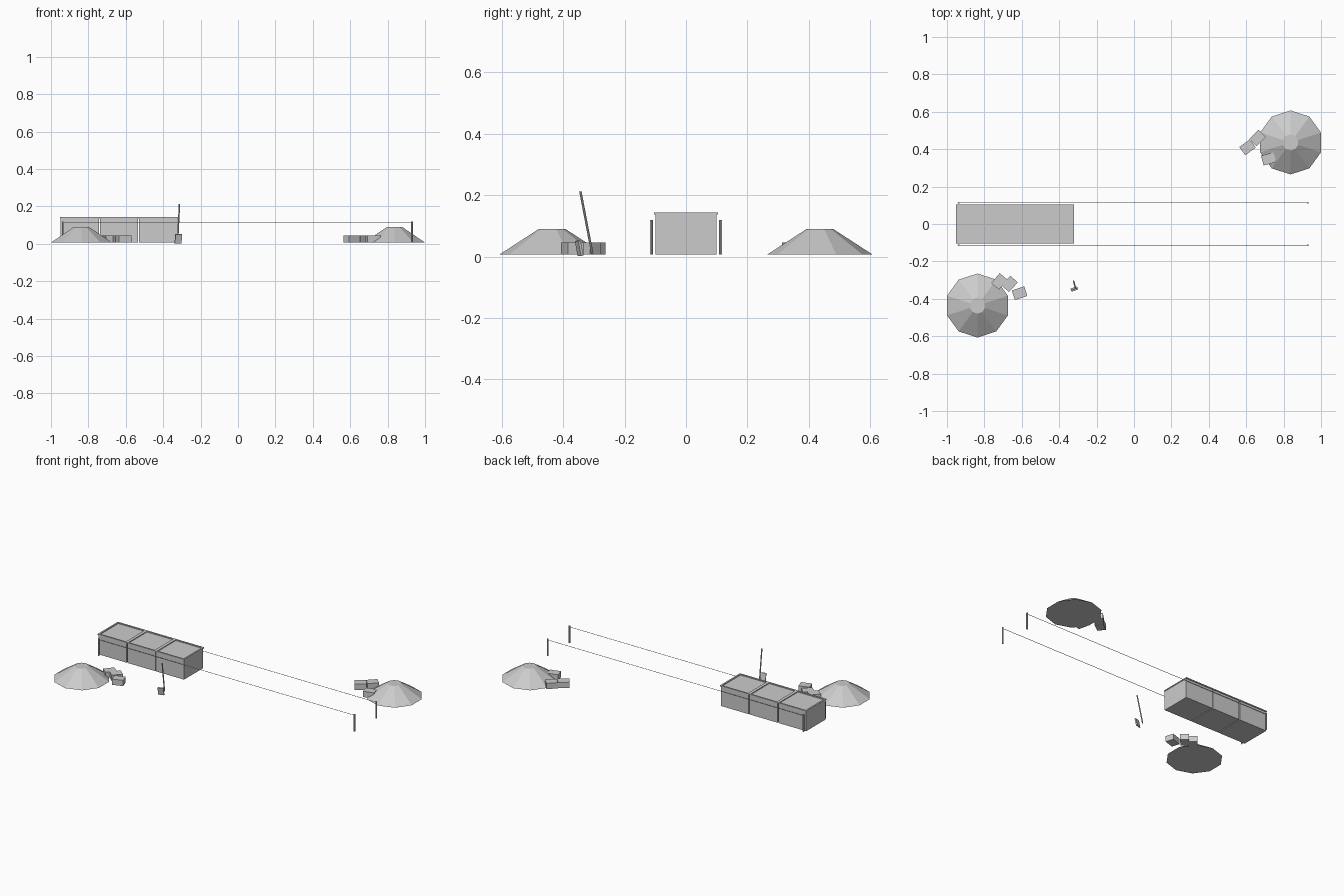
import bpy, math
from mathutils import Vector, Matrix

if "Cube" in bpy.data.objects:
    bpy.data.objects.remove(bpy.data.objects["Cube"])

grey = bpy.data.materials.new("plain light grey")
grey.diffuse_color = (0.6, 0.6, 0.6, 1)
grey.use_nodes = True
grey.node_tree.nodes["Principled BSDF"].inputs["Base Color"].default_value = grey.diffuse_color
BASE = 0.007


def finish(name):
    ob = bpy.context.object
    ob.name = name
    ob.data.materials.append(grey)
    return ob


def box(name, centre, size, turn=0.0):
    bpy.ops.mesh.primitive_cube_add(size=1)
    ob = finish(name)
    ob.matrix_world = (Matrix.Translation(centre) @ Matrix.Rotation(math.radians(turn), 4, 'Z')
                       @ Matrix.Diagonal((*size, 1)))
    return ob


def rod(name, a, b, radius, sides=8):
    a, b = Vector(a), Vector(b)
    bpy.ops.mesh.primitive_cylinder_add(vertices=sides, radius=radius, depth=(b - a).length,
                                        location=(a + b) / 2)
    ob = finish(name)
    ob.rotation_euler = (b - a).to_track_quat('Z', 'Y').to_euler()
    return ob


# three closed boxes in a row, each with a thin overhanging rim
for i in range(3):
    x = -0.846 + 0.21 * i
    box(f"box_body_{i + 1}", (x, 0, (BASE + 0.138) / 2), (0.204, 0.2, 0.138 - BASE))
    for s in (-1, 1):
        box(f"box_rim_long_{i + 1}", (x, s * 0.1, 0.140), (0.21, 0.01, 0.007))
        box(f"box_rim_short_{i + 1}", (x + s * 0.1, 0, 0.140), (0.01, 0.19, 0.007))

# marker posts with a string along each side
for s in (-1, 1):
    y = s * 0.113
    for x in (-0.937, 0.93):
        rod("marker_post", (x, y, BASE), (x, y, 0.119), 0.005)
    rod("guide_string", (-0.943, y, 0.112), (0.934, y, 0.112), 0.0015, 6)

# two ten-sided earth mounds
for s in (-1, 1):
    bpy.ops.mesh.primitive_cone_add(vertices=10, radius1=0.171, radius2=0.043, depth=0.083,
                                    location=(s * 0.837, s * 0.436, BASE + 0.0415))
    finish("earth_mound")

# loose blocks beside the mounds
for x, y, turn in ((-0.72, -0.307, 50), (-0.665, -0.32, 47), (-0.612, -0.37, 18),
                   (0.607, 0.41, 36), (0.66, 0.46, 45), (0.72, 0.348, 15)):
    box("loose_block", (x, y, 0.026), (0.07, 0.054, 0.038), turn)

# leaning shovel
rod("shovel_handle", (-0.323, -0.305, 0.009), (-0.313, -0.344, 0.212), 0.004)
blade = box("shovel_blade", (0, 0, 0), (0.037, 0.008, 0.05))
blade.matrix_world = (Matrix.Translation((-0.319, -0.348, 0.027)) @ Matrix.Rotation(math.radians(18), 4, 'Z')
                      @ Matrix.Rotation(math.radians(11), 4, 'X') @ blade.matrix_world)
